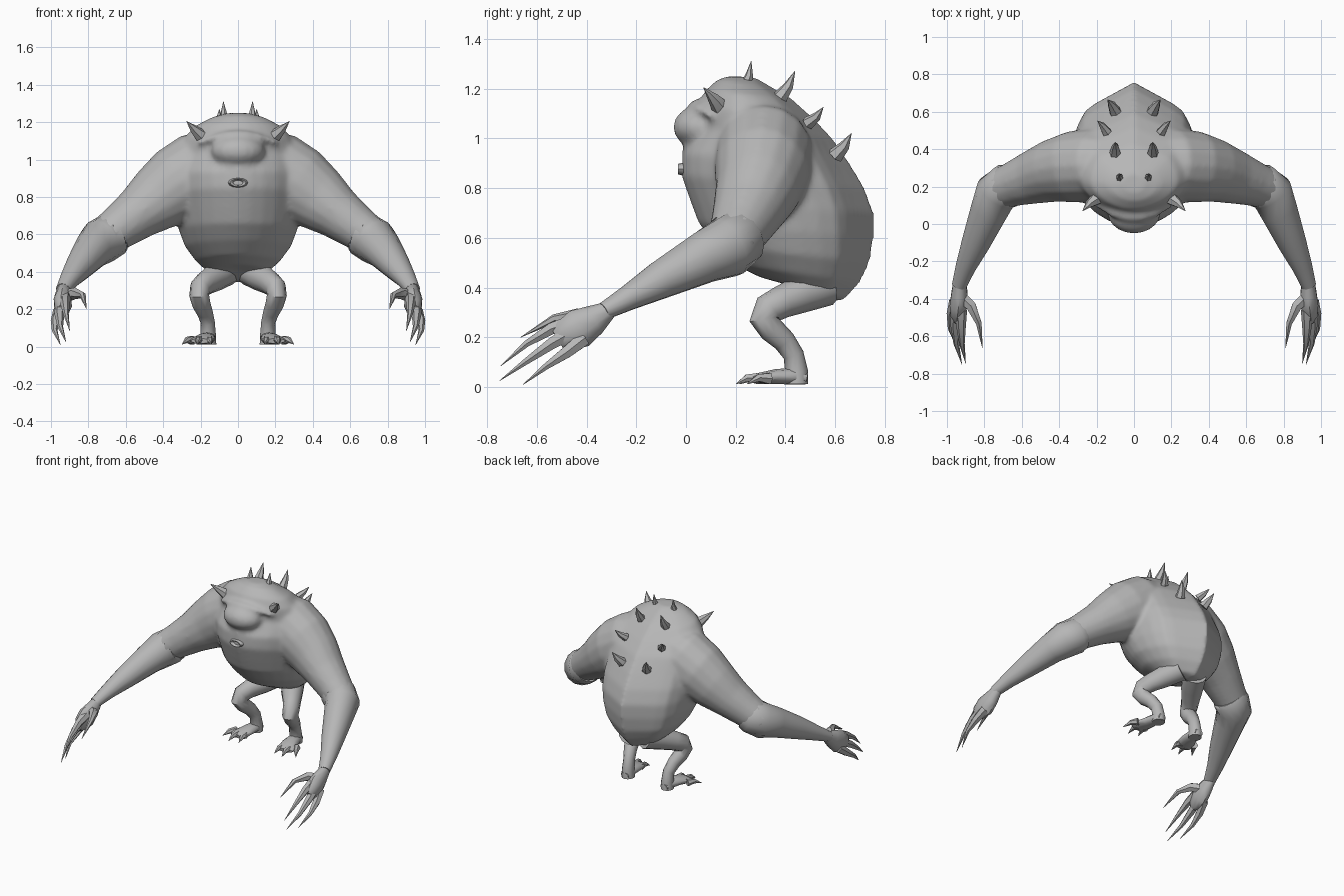
import bpy, bmesh, math
from mathutils import Vector

cube = bpy.data.objects.get("Cube")
if cube:
    bpy.data.objects.remove(cube, do_unlink=True)

SKIN = (0.47, 0.47, 0.47, 1)
skin = bpy.data.materials.new("grey_skin")
skin.use_nodes = True
skin.diffuse_color = SKIN
skin.node_tree.nodes["Principled BSDF"].inputs["Base Color"].default_value = SKIN


def finish(name, bm, mirror=False, angle=50):
    bmesh.ops.recalc_face_normals(bm, faces=bm.faces)
    me = bpy.data.meshes.new(name)
    bm.to_mesh(me)
    bm.free()
    me.materials.append(skin)
    ob = bpy.data.objects.new(name, me)
    bpy.context.collection.objects.link(ob)
    bpy.ops.object.select_all(action='DESELECT')
    ob.select_set(True)
    bpy.context.view_layer.objects.active = ob
    bpy.ops.object.shade_smooth_by_angle(angle=math.radians(angle))
    if mirror:
        ob.modifiers.new("Mirror", 'MIRROR').use_mirror_merge = False
    return ob


def skin_rings(bm, rings):
    """Bridge equal rings of points and cap both ends."""
    loops = [[bm.verts.new(p) for p in ring] for ring in rings]
    n = len(loops[0])
    for a, b in zip(loops, loops[1:]):
        for i in range(n):
            j = (i + 1) % n
            bm.faces.new((a[i], a[j], b[j], b[i]))
    bm.faces.new(loops[0])
    bm.faces.new(loops[-1])


def tube(bm, path, sides=8, ref=(0, 1, 0)):
    """path: (x, y, z, radius along ref, radius across ref)."""
    pts = [Vector(p[:3]) for p in path]
    rings = []
    for i, p in enumerate(path):
        t = (pts[min(i + 1, len(pts) - 1)] - pts[max(i - 1, 0)]).normalized()
        r = Vector(ref)
        u = (r - t * r.dot(t)).normalized()
        v = t.cross(u)
        ring = []
        for k in range(sides):
            a = math.tau * k / sides
            ring.append(pts[i] + u * p[3] * math.cos(a) + v * p[4] * math.sin(a))
        rings.append(ring)
    skin_rings(bm, rings)


def limb(name, path, sides=12, ref=(0, 1, 0)):
    bm = bmesh.new()
    tube(bm, path, sides, ref)
    return finish(name, bm, True)


def claw(bm, points, r, sides=6, ref=(1, 0, 0)):
    """A tapering digit or thorn ending in a point."""
    n = len(points) - 1
    path = []
    for i, p in enumerate(points):
        w = max(r * (1 - (i / n) ** 1.5), 0.001)
        path.append((*p, w, w))
    tube(bm, path, sides, ref)


def lid(bm, half, y, z, drop, depth, r, thick):
    """Arched ridge following the face."""
    path = []
    for i in range(9):
        t = i / 4 - 1
        k = max(1 - t * t, 0.2) ** 0.5
        path.append((half * t, y + depth * t * t, z + drop * t * t, r * k, thick * k))
    tube(bm, path, 8)


# Hunched torso: front z, back z, front y, back y, half width
SECTIONS = [
    (.41, .34, .43, .56, .05), (.44, .35, .30, .64, .15), (.49, .42, .20, .70, .225),
    (.57, .50, .12, .74, .285), (.66, .60, .05, .757, .32), (.74, .70, .02, .757, .335),
    (.85, .80, -.018, .72, .345), (.94, .90, -.015, .66, .34), (1.04, 1.0, .05, .59, .325),
    (1.13, 1.08, .052, .515, .295), (1.19, 1.16, .075, .425, .235),
    (1.235, 1.215, .125, .33, .14), (1.25, 1.245, .17, .28, .06)]
rings = []
for zf, zb, f, b, w in SECTIONS:
    c = f + (b - f) * 0.45
    ring = []
    for k in range(28):
        a = math.tau * k / 28
        s, co = math.sin(a), math.cos(a)
        x = w * math.copysign(abs(co) ** (1 if s > 0 else 1.1), co)
        # The spine forms a ridge; the face is rounded
        y = c + (b - c) * min(s, 1 - .45 * abs(co)) if s > 0 else c - (c - f) * abs(s) ** 1.1
        ring.append((x, y, zf + (zb - zf) * (y - f) / (b - f)))
    rings.append(ring)
bm = bmesh.new()
skin_rings(bm, rings)

# Upper arms, growing out of the shoulders
for m in (1, -1):
    tube(bm, [(m * x, y, z, a, b) for x, y, z, a, b in [
        (.08, .32, .99, .17, .17), (.20, .315, .93, .20, .225), (.33, .305, .865, .192, .205),
        (.43, .285, .79, .17, .178), (.54, .25, .708, .145, .14), (.64, .215, .635, .122, .12),
        (.76, .17, .55, .10, .10)]], 16)

# Bulging eye with brow and lower lid
eye = bmesh.ops.create_uvsphere(bm, u_segments=20, v_segments=12, radius=1)["verts"]
for v in eye:
    v.co = Vector((v.co.x * .145, .065 + v.co.y * .117, 1.045 + v.co.z * .09))
lid(bm, .21, .06, 1.135, -.05, .06, .05, .025)
lid(bm, .17, .025, .955, .07, .09, .04, .02)

# Merge into one soft skin
body = finish("body", bm)
remesh = body.modifiers.new("Merge", 'REMESH')
remesh.mode = 'VOXEL'
remesh.voxel_size = 0.014
remesh.use_smooth_shade = True
smooth = body.modifiers.new("Soften", 'SMOOTH')
smooth.factor = 0.5
smooth.iterations = 8

# Small puckered mouth
bm = bmesh.new()
lips = []
for y, s in ((.03, 1.35), (-.012, 1.25), (-.033, 1), (-.028, .75), (.0, .5)):
    lips.append([(.042 * s * math.cos(math.tau * k / 12), y,
                  .876 + .021 * s * math.sin(math.tau * k / 12)) for k in range(12)])
skin_rings(bm, lips)
finish("mouth", bm)

# Long forearms and hands
limb("forearm", [
    (.655, .212, .61, .112, .108), (.675, .205, .597, .122, .122), (.735, .165, .56, .124, .118),
    (.775, .07, .52, .105, .102), (.845, -.10, .432, .078, .078), (.90, -.23, .36, .052, .055),
    (.935, -.33, .305, .036, .04)], 14, (0, 0, 1))
limb("palm", [
    (.932, -.31, .31, .036, .035), (.933, -.37, .27, .062, .045), (.937, -.43, .235, .08, .05),
    (.945, -.49, .205, .062, .036), (.945, -.515, .19, .04, .02)], 10, (0, 0, 1))

bm = bmesh.new()
claw(bm, [(.925, -.46, .26), (.925, -.54, .235), (.92, -.64, .175), (.90, -.745, .085)], .033)
claw(bm, [(.945, -.46, .22), (.955, -.54, .175), (.95, -.64, .105), (.92, -.75, .025)], .033)
claw(bm, [(.955, -.41, .195), (.975, -.48, .14), (.98, -.56, .085), (.95, -.655, .01)], .033)
claw(bm, [(.935, -.38, .265), (.87, -.44, .285), (.83, -.53, .275), (.81, -.665, .20)],
     .038, 6, (0, 0, 1))
finish("clawed_fingers", bm, True)

# Crouched legs and feet
limb("leg", [
    (.06, .56, .41, .08, .085), (.12, .46, .372, .075, .075), (.17, .385, .342, .062, .066),
    (.203, .33, .312, .055, .063), (.208, .312, .275, .053, .058), (.197, .345, .23, .05, .052),
    (.178, .395, .185, .043, .046), (.162, .432, .13, .038, .042), (.16, .445, .06, .042, .046),
    (.16, .445, .012, .044, .046)], 12, (1, 0, 0))
limb("foot", [
    (.16, .485, .034, .024, .03), (.162, .44, .044, .034, .043), (.175, .36, .042, .03, .055),
    (.195, .29, .034, .022, .065), (.20, .265, .03, .014, .055)], 10, (0, 0, 1))
bm = bmesh.new()
for x, y, dx in ((.145, .215, -.01), (.218, .20, .01), (.30, .245, .055)):
    claw(bm, [(x - dx, y + .09, .034), (x - dx * .5, y + .045, .036), (x, y, .012)], .026)
finish("toes", bm, True)

# Thorns along the back, and brow horns: base, tip, radius
THORNS = [((.075, .235, 1.205), (.078, .262, 1.31), .025),
          ((.10, .375, 1.16), (.10, .438, 1.27), .032),
          ((.145, .49, 1.06), (.195, .552, 1.125), .028),
          ((.10, .60, .93), (.14, .665, 1.02), .034),
          ((.20, .135, 1.13), (.275, .07, 1.205), .036)]
bm = bmesh.new()
for base, tip, r in THORNS:
    a, b = Vector(base), Vector(tip)
    mid = a.lerp(b, .5) + Vector((0, .006, -.004))
    claw(bm, [a, mid, b], r, 6, (1, .3, 0))
finish("thorns", bm, True)
